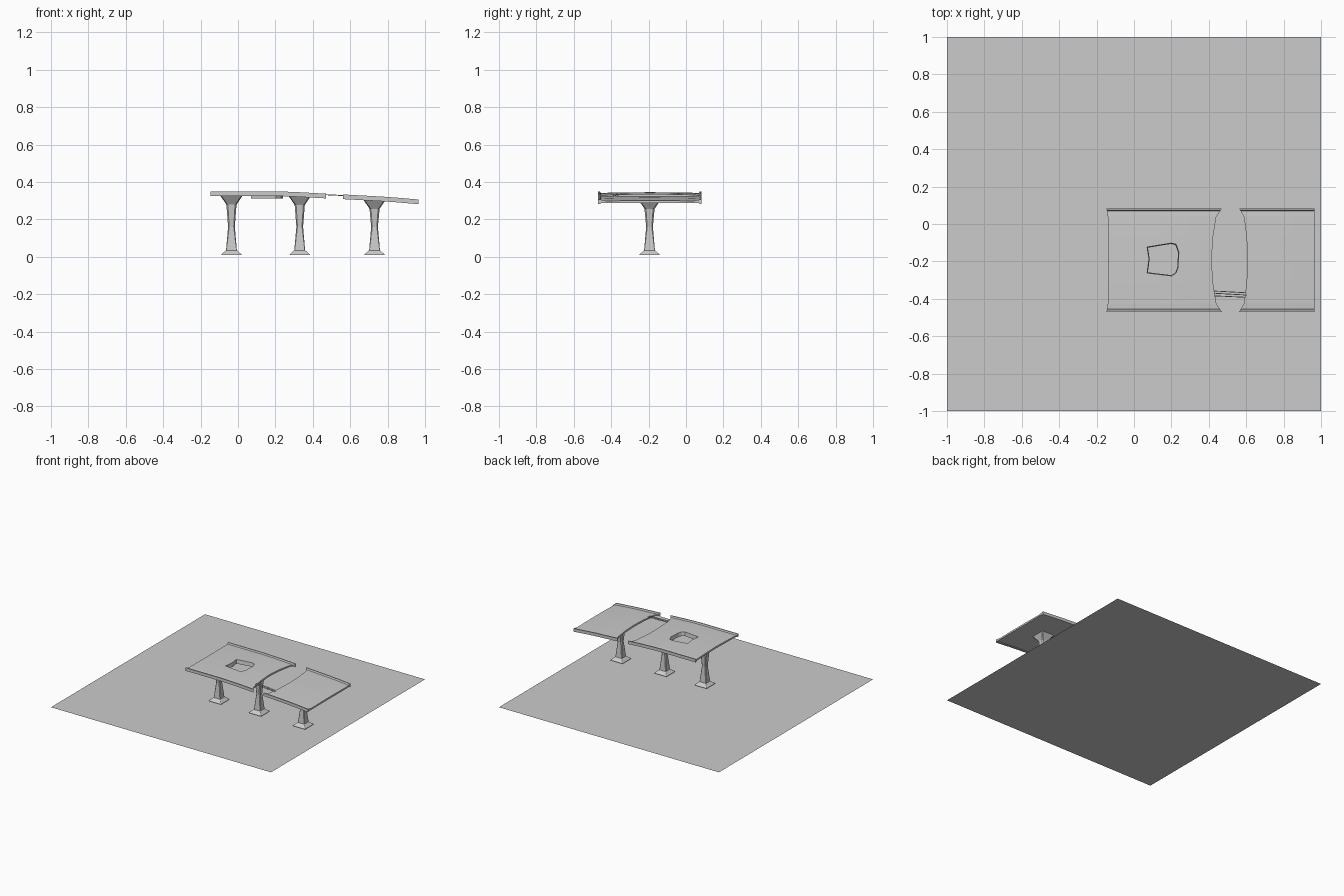
import bpy, bmesh
from mathutils import Vector

if "Cube" in bpy.data.objects:
    bpy.data.objects.remove(bpy.data.objects["Cube"])

YC = -0.193  # centre line of the road


def make(name, bm):
    bmesh.ops.recalc_face_normals(bm, faces=bm.faces)
    me = bpy.data.meshes.new(name)
    bm.to_mesh(me)
    bm.free()
    ob = bpy.data.objects.new(name, me)
    bpy.context.collection.objects.link(ob)
    return ob


def loft(name, loops, cyclic=False):
    """Skin a list of closed point loops; cap the ends unless cyclic."""
    bm = bmesh.new()
    rings = [[bm.verts.new(p) for p in lp] for lp in loops]
    n = len(rings[0])
    pairs = list(zip(rings, rings[1:])) + ([(rings[-1], rings[0])] if cyclic else [])
    for a, b in pairs:
        for i in range(n):
            bm.faces.new((a[i], a[(i + 1) % n], b[(i + 1) % n], b[i]))
    if not cyclic:
        bm.faces.new(rings[0])
        bm.faces.new(rings[-1])
        bmesh.ops.triangulate(bm, faces=[f for f in bm.faces if len(f.verts) > 4])
    return make(name, bm)


def interp(table, t):
    for (a, va), (b, vb) in zip(table, table[1:]):
        if t <= b:
            return va + (vb - va) * max(0, t - a) / (b - a)
    return table[-1][1]


# ground
bpy.ops.mesh.primitive_plane_add(size=2)
bpy.context.object.name = "ground_plane"

# height of the rail tops along the road
HEIGHT = [(-0.15, 0.35), (0.2, 0.35), (0.33, 0.345), (0.47, 0.337),
          (0.56, 0.333), (0.8, 0.32), (0.965, 0.306)]

# road half-section: (distance from centre line, offset below rail top)
top = [(0, -0.005), (0.12, -0.006), (0.232, -0.008), (0.262, -0.010), (0.268, 0), (0.277, 0)]
under = [(0.277, -0.025), (0.268, -0.025), (0.262, -0.020), (0.232, -0.020), (0.12, -0.020), (0, -0.020)]
half = top + under
section = half + [(-y, z) for y, z in reversed(half[1:-1])]


def deck(name, start, end, steps):
    loops = []
    for i in range(steps + 1):
        t = i / steps
        loop = []
        for y, z in section:
            x = interp(start, abs(y)) * (1 - t) + interp(end, abs(y)) * t
            loop.append((x, YC + y, interp(HEIGHT, x) + z))
        loops.append(loop)
    return loft(name, loops)


# two deck spans with curved broken edges
left_deck = deck("left_deck",
                 [(0, -0.135), (0.232, -0.14), (0.277, -0.147)],
                 [(0, 0.415), (0.12, 0.422), (0.232, 0.44), (0.277, 0.47)], 8)
right_deck = deck("right_deck",
                  [(0, 0.607), (0.12, 0.602), (0.232, 0.588), (0.277, 0.562)],
                  [(0, 0.965), (0.277, 0.965)], 6)

# ragged hole punched through the left deck
hole = [(0.07, -0.123), (0.2, -0.102), (0.225, -0.108), (0.24, -0.15), (0.235, -0.235),
        (0.225, -0.262), (0.203, -0.278), (0.07, -0.262), (0.08, -0.187)]
cutter = loft("hole_cutter", [[(x, y, z) for x, y in hole] for z in (0.25, 0.45)])
mod = left_deck.modifiers.new("hole", "BOOLEAN")
mod.operation = "DIFFERENCE"
mod.solver = "EXACT"
mod.object = cutter
bpy.context.view_layer.objects.active = left_deck
bpy.ops.object.modifier_apply(modifier=mod.name)
bpy.data.objects.remove(cutter)


# hanging collar around the hole
def ring(scale, z):
    return [(0.155 + (x - 0.155) * scale, -0.19 + (y + 0.19) * scale, z) for x, y in hole]


loft("hole_collar", [ring(1.0, 0.343), ring(0.95, 0.312), ring(0.99, 0.312), ring(1.05, 0.341)], cyclic=True)


# pillars: square foot, waisted chamfered shaft, flared head
def outline(x, r, c, z):
    k = r - c
    pts = [(k, r), (-k, r), (-r, k), (-r, -k), (-k, -r), (k, -r), (r, -k), (r, k)]
    return [(x + px, YC - 0.002 + py, z) for px, py in pts]


for name, x, head in (("left", -0.035, 0.33), ("middle", 0.33, 0.328), ("right", 0.73, 0.308)):
    loft(name + "_pillar", [outline(x, r, c, z) for r, c, z in (
        (0.055, 0.001, 0.008), (0.053, 0.001, 0.013), (0.031, 0.001, 0.033),
        (0.029, 0.002, 0.034), (0.018, 0.006, 0.16), (0.027, 0.008, head - 0.052),
        (0.032, 0.006, head - 0.044), (0.058, 0.006, head - 0.006), (0.058, 0.006, head))])

# bent reinforcing bars across the gap
for i, (y0, y1) in enumerate([(-0.358, -0.368), (-0.37, -0.38), (-0.384, -0.392)]):
    a, b = Vector((0.425, y0, 0.334)), Vector((0.605, y1, 0.322 + 0.003))
    d = b - a
    bpy.ops.mesh.primitive_cylinder_add(vertices=6, radius=0.0025, depth=d.length, location=(a + b) / 2)
    bar = bpy.context.object
    bar.name = f"rebar_{i + 1}"
    bar.rotation_euler = d.to_track_quat("Z", "Y").to_euler()
